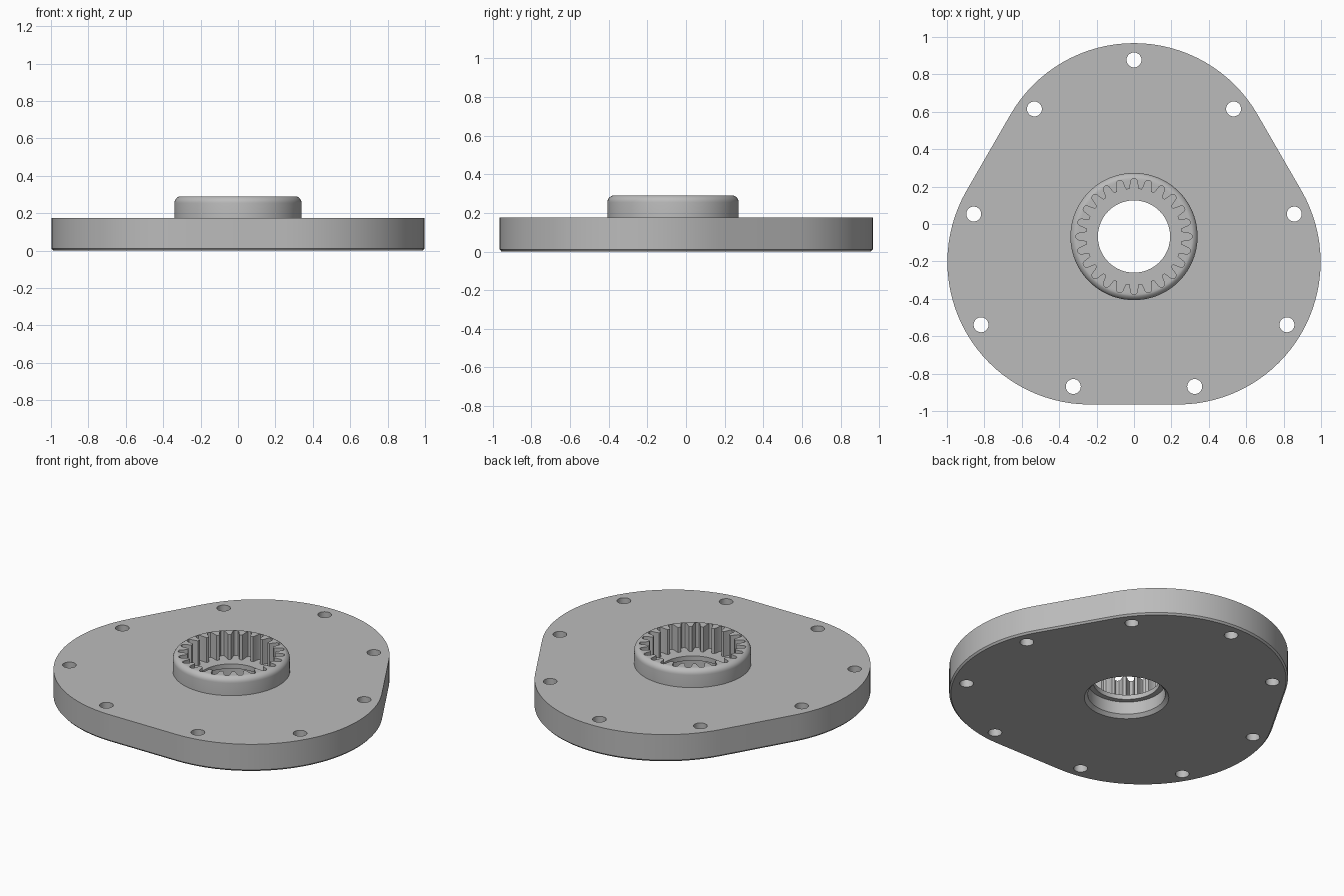
import bpy, bmesh
from math import sin, cos, pi, radians

if "Cube" in bpy.data.objects:
    bpy.data.objects.remove(bpy.data.objects["Cube"], do_unlink=True)

CY = -0.067            # centre of the boss and of the three lobes
LOBE_D, LOBE_R = 0.272, 0.762
TEETH = 24

grey = bpy.data.materials.new("plain grey")
grey.use_nodes = True
colour = (0.5, 0.5, 0.5, 1)
grey.diffuse_color = colour
grey.node_tree.nodes["Principled BSDF"].inputs["Base Color"].default_value = colour


def loft(name, rings):
    """Closed solid through rings of (outline points, height)."""
    bm = bmesh.new()
    loops = [[bm.verts.new((x, y, z)) for x, y in pts] for pts, z in rings]
    n = len(loops[0])
    for a, b in zip(loops, loops[1:]):
        for i in range(n):
            j = (i + 1) % n
            bm.faces.new((a[i], a[j], b[j], b[i]))
    bm.faces.new(loops[0][::-1])
    bm.faces.new(loops[-1])
    bmesh.ops.recalc_face_normals(bm, faces=bm.faces)
    mesh = bpy.data.meshes.new(name)
    bm.to_mesh(mesh)
    bm.free()
    mesh.materials.append(grey)
    obj = bpy.data.objects.new(name, mesh)
    bpy.context.collection.objects.link(obj)
    return obj


def circle(r, n=96, x=0, y=CY):
    return [(x + r * cos(2 * pi * i / n), y + r * sin(2 * pi * i / n)) for i in range(n)]


def lobe_point(lobe, angle, r):
    """Point at an angle off the outward axis of one lobe."""
    a = radians(90 + 120 * lobe)
    b = a + radians(angle)
    return LOBE_D * cos(a) + r * cos(b), CY + LOBE_D * sin(a) + r * sin(b)


def outline(r):
    return [lobe_point(k, -60 + 120 * i / 32, r) for k in range(3) for i in range(33)]


def gear_outline():
    steps = [(-.22, .298), (-.13, .308), (0, .311), (.13, .308), (.22, .298),
             (.30, .270), (.37, .256), (.5, .255), (.63, .256), (.70, .270)]
    pts = []
    for t in range(TEETH):
        for f, r in steps:
            a = 2 * pi * (t + f) / TEETH
            pts.append((r * cos(a), CY + r * sin(a)))
    return pts


# Plate with a fine chamfer round the bottom
plate = loft("cover_plate", [(outline(LOBE_R - .01), 0), (outline(LOBE_R), .011),
                             (outline(LOBE_R), .175)])

# Boss with a rounded upper edge
ROUND = .035
boss_rings = [(circle(.34), .12), (circle(.34), .255)]
for i in range(1, 7):
    a = pi / 2 * i / 6
    boss_rings.append((circle(.34 - ROUND * (1 - cos(a))), .255 + ROUND * sin(a)))
# the rounded edge stays just outside the tooth roots
boss_rings = [([(x * 1.0, y) for x, y in pts], z) for pts, z in boss_rings[:-2]] + \
             [(circle(.318), .288), (circle(.313), .29)]
boss = loft("boss", boss_rings)

# Cutters: toothed socket, stepped bore and nine bolt holes
cutters = [
    loft("socket_cutter", [(gear_outline(), .13), (gear_outline(), .4)]),
    loft("bore_cutter", [(circle(.265), -.02), (circle(.225), .02), (circle(.225), .1),
                         (circle(.193), .1), (circle(.193), .2)]),
]
for k in range(3):
    for angle in (-52.4, 0, 52.4):
        x, y = lobe_point(k, angle, .672)
        ring = circle(.04, 32, x, y)
        cutters.append(loft("bolt_hole_cutter", [(ring, -.1), (ring, .3)]))


# Merge the boss and cut the openings
def combine(tool, operation):
    mod = plate.modifiers.new(tool.name, "BOOLEAN")
    mod.operation = operation
    mod.solver = "EXACT"
    mod.object = tool
    tool.hide_render = True


combine(boss, "UNION")
for c in cutters:
    combine(c, "DIFFERENCE")

bpy.context.view_layer.update()
graph = bpy.context.evaluated_depsgraph_get()
result = bpy.data.meshes.new_from_object(plate.evaluated_get(graph))
plate.modifiers.clear()
plate.data = result
for tool in [boss] + cutters:
    bpy.data.objects.remove(tool, do_unlink=True)

# Smooth curved walls, crisp edges
bpy.ops.object.select_all(action="DESELECT")
plate.select_set(True)
bpy.context.view_layer.objects.active = plate
bpy.ops.object.shade_smooth_by_angle(angle=radians(25))
